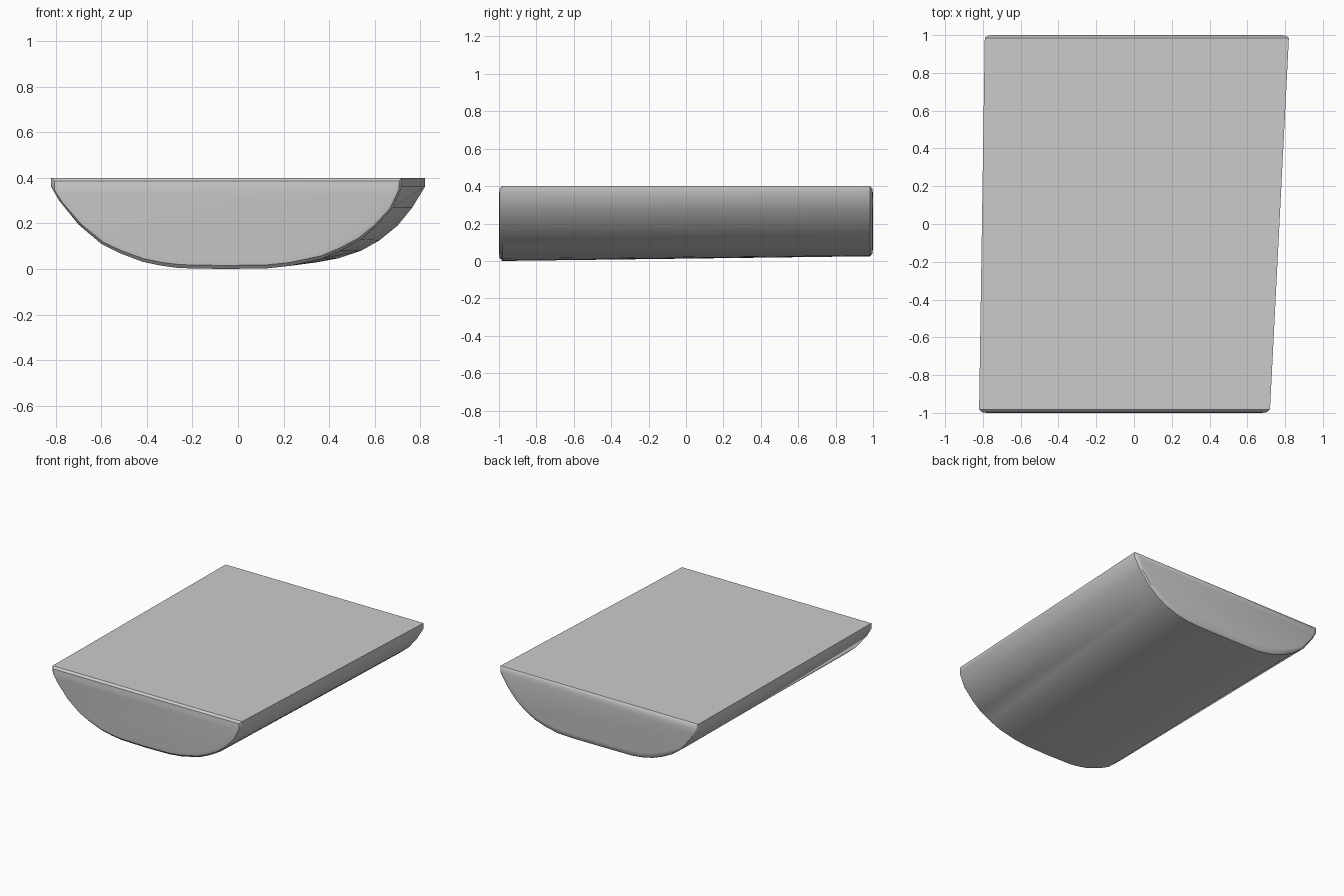
import bpy, bmesh

if "Cube" in bpy.data.objects:
    bpy.data.objects.remove(bpy.data.objects["Cube"])

# Cross-sections (x, z), from top left round the belly to top right
front = [(-.82, .4), (-.82, .36), (-.785, .30), (-.70, .195), (-.60, .11), (-.52, .07),
         (-.42, .032), (-.34, .015), (-.26, .004), (-.06, 0), (.13, .003), (.23, .014),
         (.37, .045), (.45, .08), (.54, .13), (.61, .19), (.68, .27), (.72, .36), (.72, .4)]
back = [(-.79, .4), (-.79, .36), (-.755, .30), (-.68, .20), (-.58, .125), (-.50, .085),
        (-.42, .055), (-.34, .037), (-.26, .027), (.0, .025), (.24, .025), (.35, .03),
        (.44, .047), (.54, .08), (.62, .125), (.70, .19), (.765, .27), (.82, .36), (.82, .4)]


def inset(section, d):
    """Shrink a section by d on every side."""
    xs = [p[0] for p in section]
    cx, hx = (min(xs) + max(xs)) / 2, (max(xs) - min(xs)) / 2
    cz, hz = .21, .19
    return [(cx + (x - cx) * (1 - d / hx), cz + (z - cz) * (1 - d / hz)) for x, z in section]


# Rings along y: softened front end, long body, softened back end
rings = [(-1, inset(front, .042)), (-.996, inset(front, .014)), (-.982, front),
         (.985, back), (.996, inset(back, .014)), (1, inset(back, .042))]

bm = bmesh.new()
loops = [[bm.verts.new((x, y, z)) for x, z in sec] for y, sec in rings]
n = len(front)
for a, b in zip(loops, loops[1:]):
    for i in range(n):
        j = (i + 1) % n
        bm.faces.new((a[i], a[j], b[j], b[i]))
bm.faces.new(loops[0])
bm.faces.new(loops[-1])
bmesh.ops.recalc_face_normals(bm, faces=bm.faces)

mesh = bpy.data.meshes.new("rounded_body")
bm.to_mesh(mesh)
bm.free()
body = bpy.data.objects.new("rounded_body", mesh)
bpy.context.collection.objects.link(body)

# Smooth belly, crisp top edge
bpy.context.view_layer.objects.active = body
body.select_set(True)
bpy.ops.object.shade_smooth_by_angle(angle=.6)
